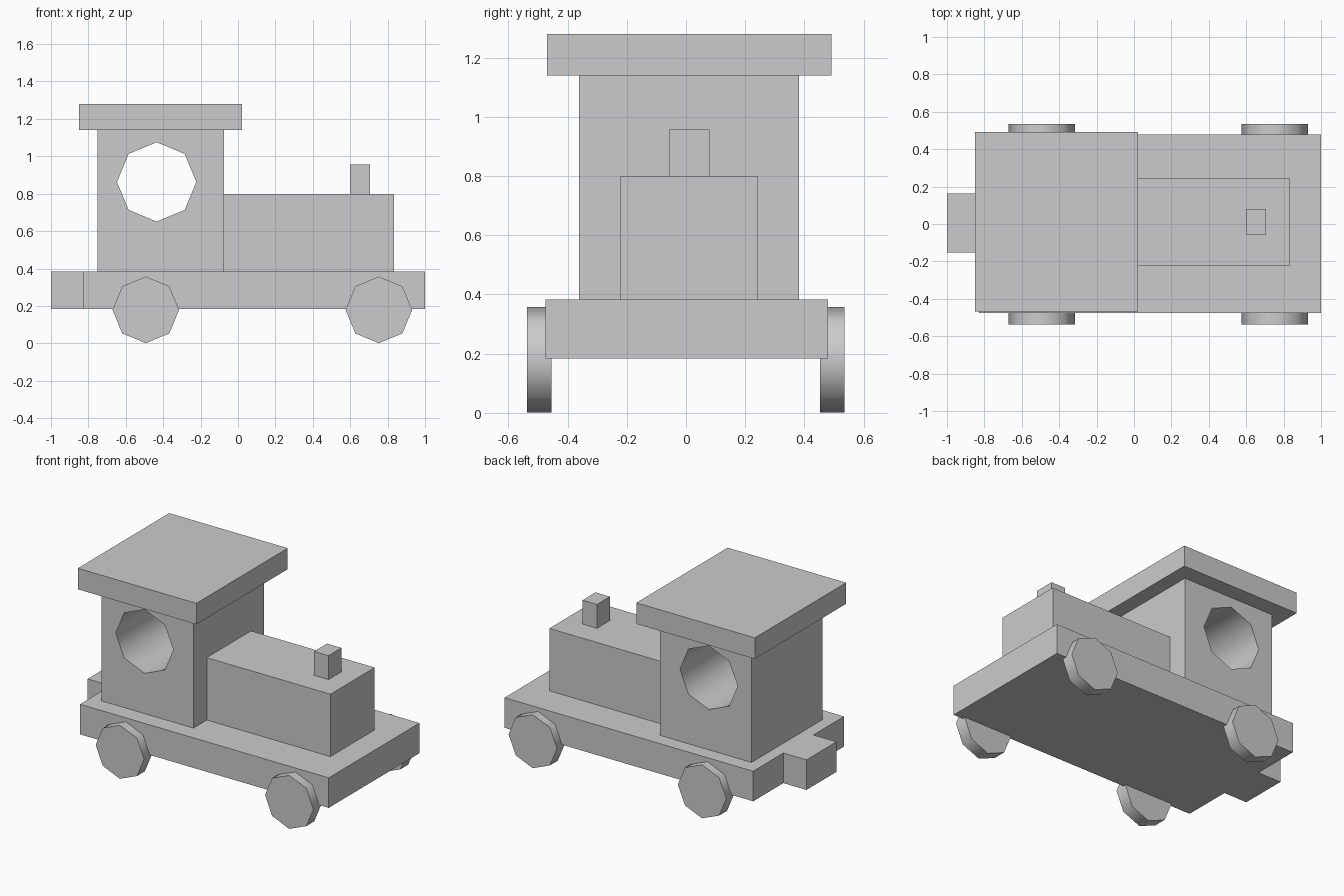
import bpy, bmesh
from math import pi
from mathutils import Matrix

if "Cube" in bpy.data.objects:
    bpy.data.objects.remove(bpy.data.objects["Cube"])


def add_object(name, bm):
    bmesh.ops.recalc_face_normals(bm, faces=bm.faces)
    mesh = bpy.data.meshes.new(name)
    bm.to_mesh(mesh)
    bm.free()
    obj = bpy.data.objects.new(name, mesh)
    bpy.context.collection.objects.link(obj)
    return obj


def prism(name, outline, z0, z1):
    """Extrude an xy outline from z0 to z1."""
    bm = bmesh.new()
    face = bm.faces.new([bm.verts.new((x, y, z0)) for x, y in outline])
    ext = bmesh.ops.extrude_face_region(bm, geom=[face], use_keep_orig=True)
    verts = [v for v in ext["geom"] if isinstance(v, bmesh.types.BMVert)]
    bmesh.ops.translate(bm, verts=verts, vec=(0, 0, z1 - z0))
    return add_object(name, bm)


def box(name, x0, x1, y0, y1, z0, z1):
    return prism(name, [(x0, y0), (x1, y0), (x1, y1), (x0, y1)], z0, z1)


def octagon_drum(name, x, z, radius, y0, y1):
    """Eight-sided cylinder along y, smooth rim and flat caps."""
    bm = bmesh.new()
    mat = Matrix.Translation((x, (y0 + y1) / 2, z)) @ Matrix.Rotation(pi / 2, 4, "X")
    bmesh.ops.create_cone(bm, cap_ends=True, segments=8, radius1=radius,
                          radius2=radius, depth=y1 - y0, matrix=mat)
    for f in bm.faces:
        f.smooth = len(f.verts) == 4
    return add_object(name, bm)


# Chassis with the rear coupling block
prism("chassis", [(-0.83, -0.475), (1, -0.475), (1, 0.479), (-0.83, 0.479),
                  (-0.83, 0.162), (-1, 0.162), (-1, -0.153), (-0.83, -0.153)],
      0.183, 0.383)

# Cab with round window tunnel
cab = box("cab", -0.75, -0.075, -0.361, 0.382, 0.383, 1.14)
cutter = octagon_drum("window_cutter", -0.435, 0.863, 0.212, -0.6, 0.6)
cutter.hide_render = True
cutter.hide_viewport = True
cutter.display_type = "WIRE"
window = cab.modifiers.new("window", "BOOLEAN")
window.operation = "DIFFERENCE"
window.solver = "EXACT"
window.object = cutter

# Roof, boiler and chimney
box("roof", -0.85, 0.022, -0.469, 0.491, 1.14, 1.28)
box("boiler", -0.075, 0.835, -0.221, 0.244, 0.383, 0.798)
box("chimney", 0.6, 0.706, -0.057, 0.079, 0.798, 0.957)

# Wheels
for end, x in (("rear", -0.493), ("front", 0.753)):
    for side, y0, y1 in (("right", -0.537, -0.454), ("left", 0.452, 0.535)):
        octagon_drum(f"{end}_{side}_wheel", x, 0.179, 0.178, y0, y1)
